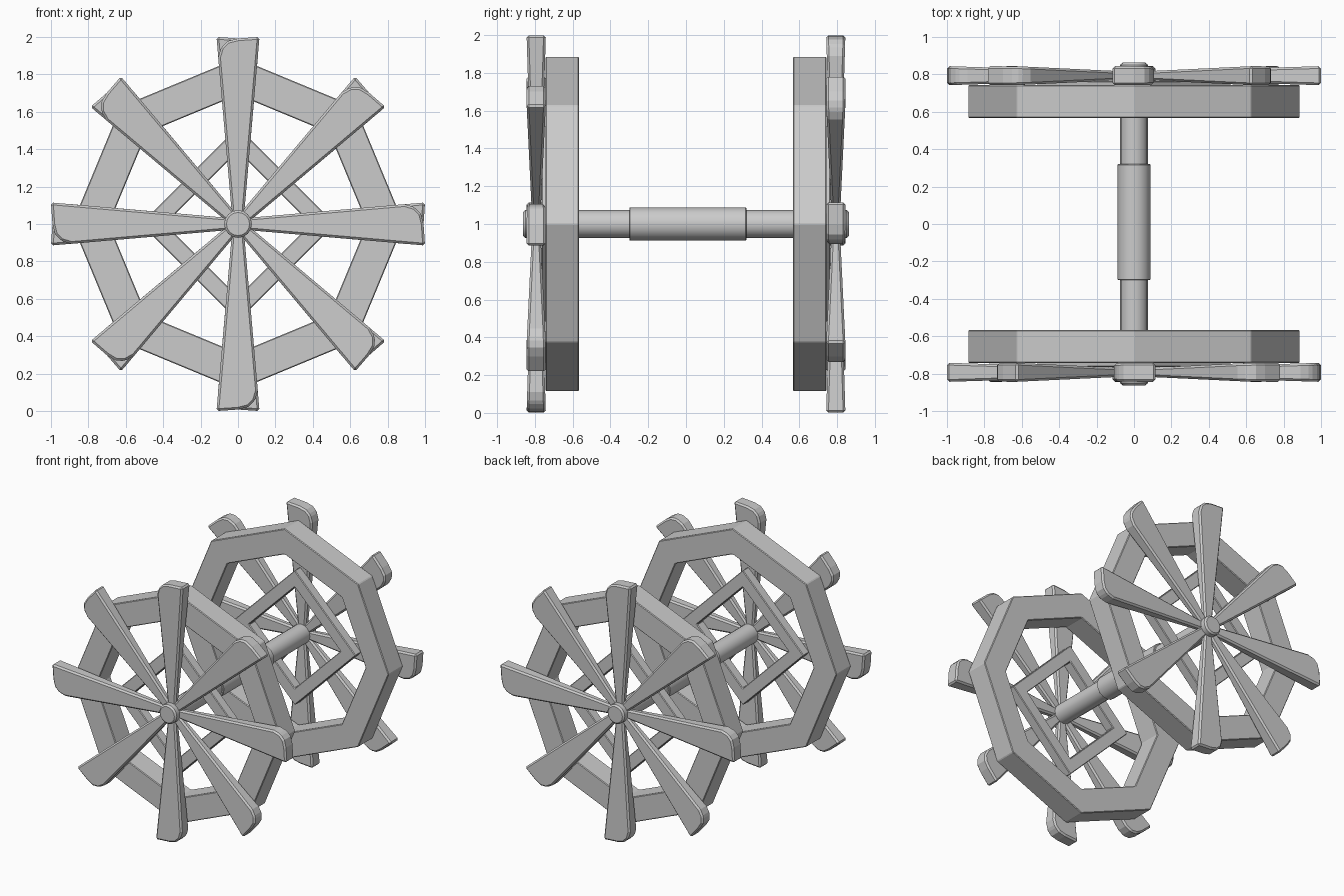
import bpy, bmesh
from math import sin, cos, pi
from mathutils import Matrix, Vector

if "Cube" in bpy.data.objects:
    bpy.data.objects.remove(bpy.data.objects["Cube"])

CENTRE = Vector((0, 0, 1.0))


def finish(name, bm, bevel=0.0, smooth=False):
    bmesh.ops.recalc_face_normals(bm, faces=bm.faces)
    mesh = bpy.data.meshes.new(name)
    bm.to_mesh(mesh)
    bm.free()
    ob = bpy.data.objects.new(name, mesh)
    bpy.context.collection.objects.link(ob)
    if bevel:
        mod = ob.modifiers.new("bevel", 'BEVEL')
        mod.width = bevel
        mod.segments = 1
        mod.limit_method = 'ANGLE'
    if smooth:
        bpy.ops.object.select_all(action='DESELECT')
        ob.select_set(True)
        bpy.context.view_layer.objects.active = ob
        bpy.ops.object.shade_smooth_by_angle()
    return ob


def ring(name, sides, r_out, r_in, y0, y1, turn, bevel):
    """Polygonal frame around the axle, corners on the main axes."""
    bm = bmesh.new()
    loops = []
    for i in range(sides):
        a = 2 * pi * i / sides
        loops.append([bm.verts.new((r * cos(a), y, r * sin(a)))
                      for r, y in ((r_out, y0), (r_out, y1), (r_in, y1), (r_in, y0))])
    for i in range(sides):
        a, b = loops[i], loops[(i + 1) % sides]
        for k in range(4):
            bm.faces.new((a[k], a[(k + 1) % 4], b[(k + 1) % 4], b[k]))
    ob = finish(name, bm, bevel)
    ob.matrix_world = Matrix.Translation(CENTRE) @ turn
    return ob


def blade(name, angle, turn):
    """Tapered spoke, one tip corner sharp and the other rounded."""
    outline = [(0.03, 0.02), (0.115, 1.0), (0.0, 0.992), (-0.055, 0.978),
               (-0.09, 0.945), (-0.106, 0.89), (-0.03, 0.02)]
    bm = bmesh.new()
    front, back = [], []
    for x, z in outline:
        t = 0.02 + 0.031 * z
        front.append(bm.verts.new((x, -t, z)))
        back.append(bm.verts.new((x, t, z)))
    bm.faces.new(front)
    bm.faces.new(back[::-1])
    n = len(outline)
    for i in range(n):
        j = (i + 1) % n
        bm.faces.new((front[i], back[i], back[j], front[j]))
    ob = finish(name, bm, 0.012)
    ob.matrix_world = (Matrix.Translation(CENTRE) @ turn @
                       Matrix.Translation((0, -0.793, 0)) @ Matrix.Rotation(angle, 4, 'Y'))
    return ob


def shaft(name, radius, y0, y1, bevel):
    bm = bmesh.new()
    bmesh.ops.create_cone(bm, cap_ends=True, segments=16, radius1=radius,
                          radius2=radius, depth=y1 - y0,
                          matrix=Matrix.Translation((0, (y0 + y1) / 2, 0)) @
                          Matrix.Rotation(pi / 2, 4, 'X'))
    ob = finish(name, bm, bevel, smooth=True)
    ob.location = CENTRE
    return ob


# Two wheels, the back one turned half a turn about z
for side, a in (("front", 0), ("back", pi)):
    turn = Matrix.Rotation(a, 4, 'Z')
    ring(side + "_wheel_rim", 8, 0.887, 0.69, -0.743, -0.567, turn, 0.005)
    ring(side + "_square_brace", 4, 0.52, 0.39, -0.765, -0.69, turn, 0.005)
    for i in range(8):
        blade(f"{side}_paddle_spoke_{i + 1}", i * pi / 4, turn)

# Axle and its thicker middle sleeve
shaft("axle", 0.074, -0.863, 0.863, 0.012)
shaft("axle_sleeve", 0.088, -0.30, 0.32, 0.004)
